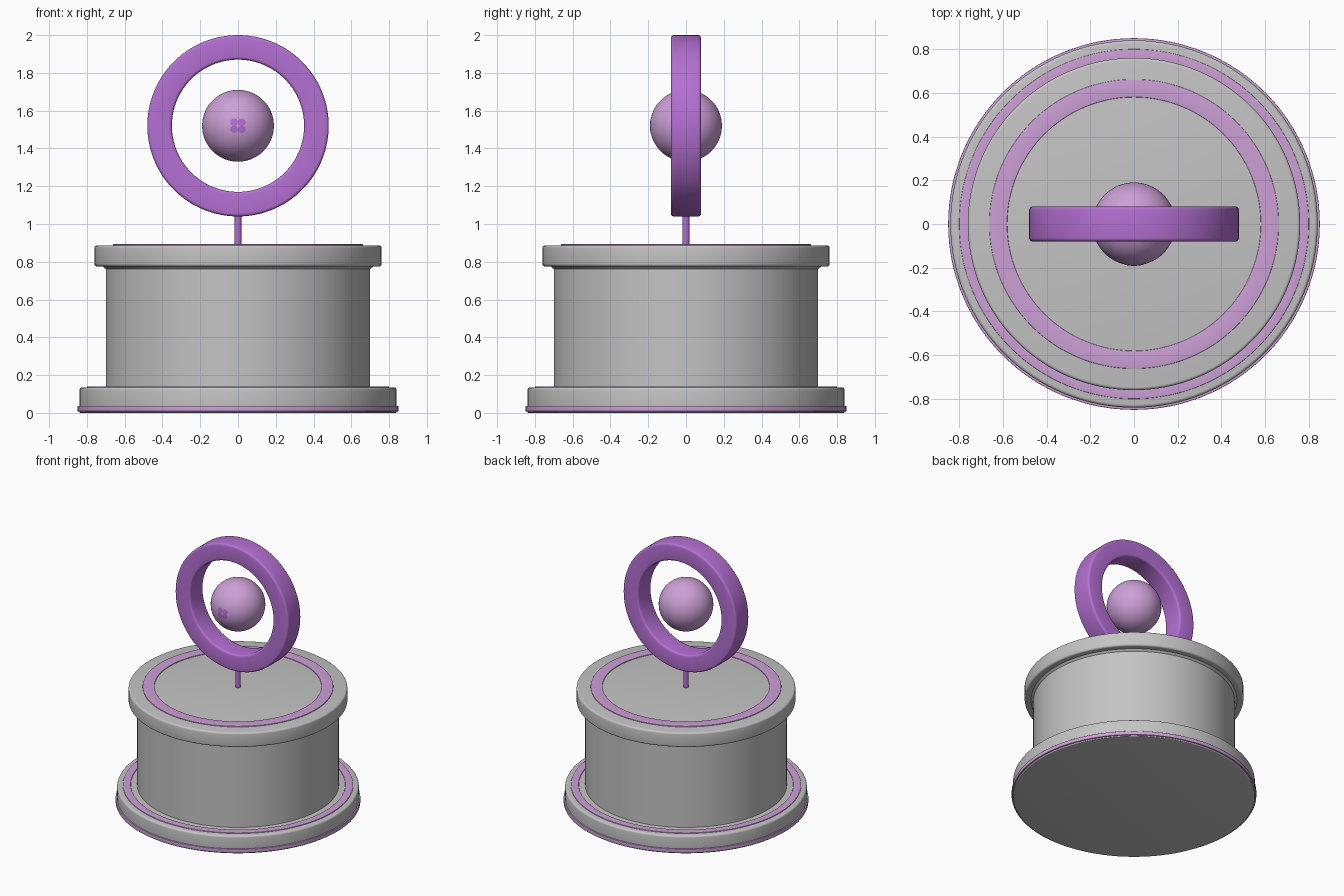
import bpy, bmesh, math
from mathutils import Vector

if "Cube" in bpy.data.objects:
    bpy.data.objects.remove(bpy.data.objects["Cube"])


def material(name, rgb):
    m = bpy.data.materials.new(name)
    m.diffuse_color = (*rgb, 1.0)
    m.use_nodes = True
    m.node_tree.nodes["Principled BSDF"].inputs["Base Color"].default_value = m.diffuse_color
    return m


GREY = material("stone grey", (0.55, 0.55, 0.55))
LILAC = material("pale lilac", (0.61, 0.35, 0.68))
PURPLE = material("strong purple", (0.46, 0.16, 0.65))


def finish(name, bm, mat, loc=(0, 0, 0), rot=(0, 0, 0)):
    mesh = bpy.data.meshes.new(name)
    bm.to_mesh(mesh)
    bm.free()
    mesh.materials.append(mat)
    ob = bpy.data.objects.new(name, mesh)
    ob.location, ob.rotation_euler = loc, rot
    bpy.context.collection.objects.link(ob)
    bpy.ops.object.select_all(action='DESELECT')
    ob.select_set(True)
    bpy.context.view_layer.objects.active = ob
    bpy.ops.object.shade_smooth_by_angle(angle=math.radians(32))
    return ob


def rounded(points, steps=4):
    """Profile corners (radius, z, fillet) -> rounded closed outline."""
    out = []
    for i, (r, z, f) in enumerate(points):
        p = Vector((r, z))
        if f == 0:
            out.append(p)
            continue
        a = p + (Vector(points[i - 1][:2]) - p).normalized() * f
        b = p + (Vector(points[(i + 1) % len(points)][:2]) - p).normalized() * f
        c = a + b - p
        for k in range(steps + 1):
            t = math.pi / 2 * k / steps
            out.append(c + (a - c) * math.cos(t) + (b - c) * math.sin(t))
    return out


def lathe(name, points, mat, segs=128, **place):
    """Spin a counter-clockwise closed profile around z."""
    prof = rounded(points)
    bm = bmesh.new()
    vs = [[bm.verts.new((p.x * math.cos(a), p.x * math.sin(a), p.y)) for p in prof]
          for a in (2 * math.pi * s / segs for s in range(segs))]
    n = len(prof)
    for s in range(segs):
        for k in range(n):
            k2, s2 = (k + 1) % n, (s + 1) % segs
            if prof[k].x < 1e-6 and prof[k2].x < 1e-6:
                continue
            bm.faces.new((vs[s][k], vs[s2][k], vs[s2][k2], vs[s][k2]))
    bmesh.ops.remove_doubles(bm, verts=bm.verts, dist=1e-5)
    bmesh.ops.recalc_face_normals(bm, faces=bm.faces)
    return finish(name, bm, mat, **place)


def disc(name, r, z0, z1, mat, low=0.0, high=0.0, **kw):
    return lathe(name, [(0, z0, 0), (r, z0, low), (r, z1, high), (0, z1, 0)], mat, **kw)


def band(name, r0, r1, z0, z1, f, mat, **kw):
    return lathe(name, [(r0, z0, f), (r1, z0, f), (r1, z1, f), (r0, z1, f)], mat, **kw)


# Pedestal
disc("base_plinth", 0.84, 0.0, 0.135, GREY, low=0.006, high=0.015)
band("base_trim", 0.80, 0.85, 0.008, 0.037, 0.003, LILAC)
band("base_inlay_ring", 0.745, 0.80, 0.12, 0.141, 0.003, LILAC)
disc("drum", 0.70, 0.12, 0.79, GREY)
lathe("drum_cap", [(0, 0.762, 0), (0.70, 0.762, 0), (0.715, 0.775, 0),
                   (0.76, 0.775, 0.014), (0.76, 0.887, 0.014), (0, 0.887, 0)], GREY)
band("cap_inlay_ring", 0.58, 0.662, 0.87, 0.893, 0.003, LILAC)

# Post, upright ring and floating ball
disc("post", 0.018, 0.87, 1.06, PURPLE, segs=32)
band("upright_ring", 0.35, 0.48, -0.08, 0.08, 0.016, PURPLE,
     loc=(0, 0, 1.52), rot=(math.pi / 2, 0, 0))
R = 0.19
bm = bmesh.new()
bmesh.ops.create_uvsphere(bm, u_segments=64, v_segments=32, radius=R)
finish("ball", bm, LILAC, loc=(0, 0, 1.52))

# Four touching dots laid on the front of the ball
bm = bmesh.new()
for sx in (-1, 1):
    for sz in (-1, 1):
        def on_ball(x, z):
            return bm.verts.new((x, -math.sqrt((R + 0.0015) ** 2 - x * x - z * z), z))
        cx, cz = sx * 0.0205, sz * 0.0185
        mid = on_ball(cx, cz)
        rim = [on_ball(cx + 0.021 * math.cos(a), cz + 0.0195 * math.sin(a))
               for a in (math.tau * i / 20 for i in range(20))]
        for i in range(20):
            bm.faces.new((mid, rim[i], rim[(i + 1) % 20]))
finish("ball_dots", bm, PURPLE, loc=(0, 0, 1.52))
